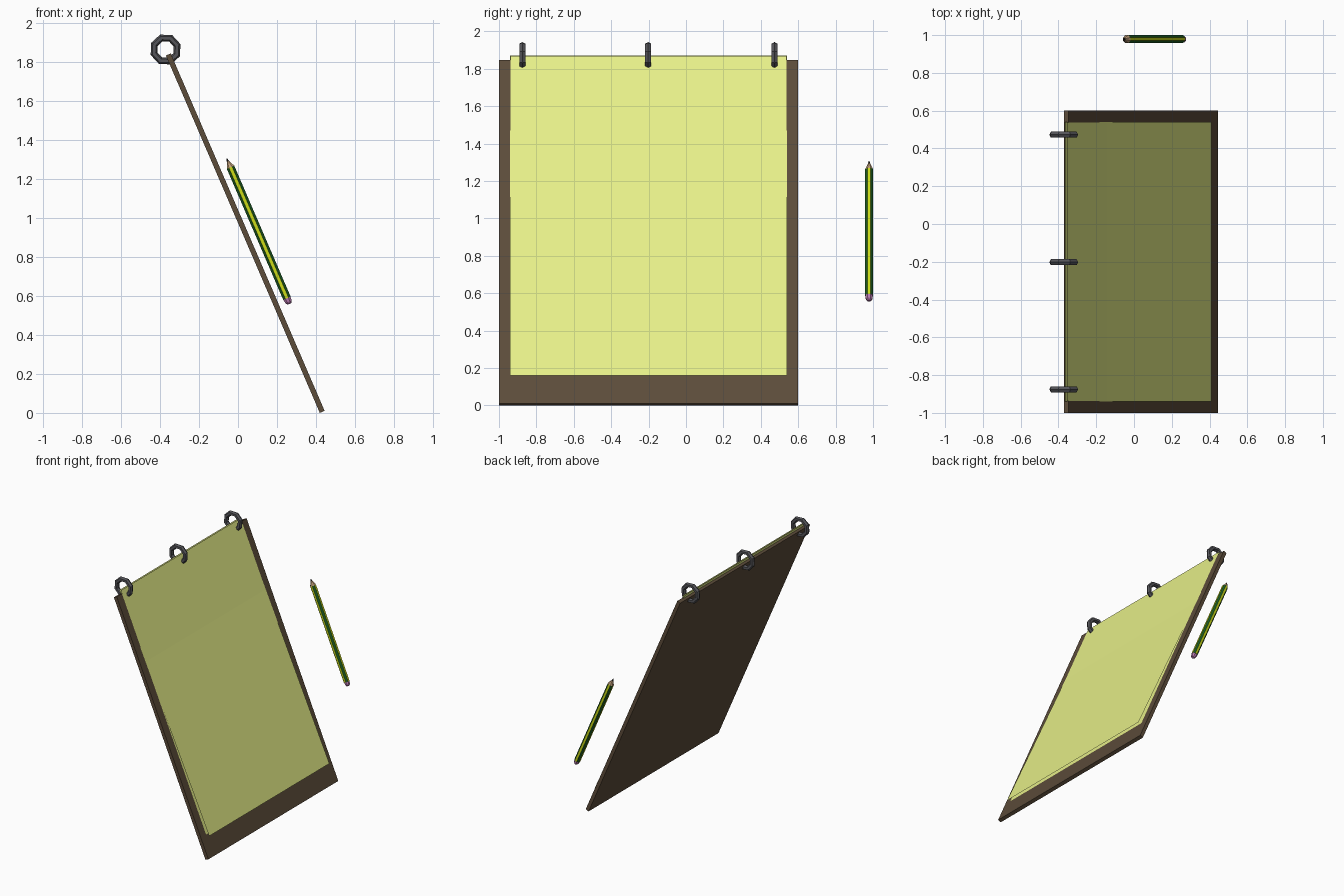
import bpy, bmesh, math
from mathutils import Matrix, Vector

if "Cube" in bpy.data.objects:
    bpy.data.objects.remove(bpy.data.objects["Cube"])

TILT = math.radians(23.3)
ROT = Matrix.Rotation(-TILT, 4, 'Y')            # local z runs up the slope, local x is the normal
BOARD = Matrix.Translation((0.42, 0, 0)) @ ROT
T = 0.027                                       # board thickness


def mat(name, r, g, b):
    m = bpy.data.materials.new(name)
    m.diffuse_color = (r, g, b, 1)
    m.use_nodes = True
    m.node_tree.nodes["Principled BSDF"].inputs["Base Color"].default_value = m.diffuse_color
    return m


brown = mat("brown", 0.107, 0.072, 0.042)
yellow = mat("paper_yellow", 0.80, 0.87, 0.25)
steel = mat("dark_steel", 0.09, 0.09, 0.10)
green = mat("green", 0.01, 0.10, 0.015)
lime = mat("lime", 0.60, 0.72, 0.01)
wood = mat("wood", 0.55, 0.36, 0.20)
lead = mat("lead", 0.02, 0.02, 0.02)
pink = mat("pink", 0.50, 0.20, 0.45)


def finish(bm, name, mats, matrix=Matrix()):
    bmesh.ops.recalc_face_normals(bm, faces=bm.faces)
    me = bpy.data.meshes.new(name)
    bm.to_mesh(me)
    bm.free()
    for m in mats:
        me.materials.append(m)
    ob = bpy.data.objects.new(name, me)
    ob.matrix_world = matrix
    bpy.context.collection.objects.link(ob)
    return ob


def sheet(name, low, high, y0, y1):
    bm = bmesh.new()
    pts = [(low, y0), (low, y1), (high, y1), (high, y0)]
    bm.faces.new([bm.verts.new((p[0], y, p[1])) for p, y in pts])
    finish(bm, name, [yellow])


# Tilted backing board
bm = bmesh.new()
bmesh.ops.create_cube(bm, size=1, matrix=Matrix.Translation((T / 2, -0.2, 0.999))
                      @ Matrix.Diagonal((T, 1.6, 1.998, 1)))
finish(bm, "backing_board", [brown], BOARD)

# Two paper sheets: one flat on the board, one hanging slightly free
flat = [BOARD @ Vector((T + 0.002, 0, s)) for s in (0.165, 2.023)]
sheet("back_sheet", *[(p.x, p.z) for p in flat], -0.938, 0.538)
sheet("front_sheet", (0.41, 0.16), (-0.365, 1.87), -0.94, 0.54)


# Low-poly binder rings, lying in the x-z plane
def ring(name, y, major=0.063, minor=0.0185, n=8, m=6):
    bm = bmesh.new()
    loops = []
    for i in range(n):
        a = math.tau * i / n + math.radians(20)
        loop = []
        for j in range(m):
            b = math.tau * j / m
            r = major + minor * math.cos(b)
            loop.append(bm.verts.new((r * math.cos(a), minor * math.sin(b), r * math.sin(a))))
        loops.append(loop)
    for i in range(n):
        p, q = loops[i], loops[(i + 1) % n]
        for j in range(m):
            k = (j + 1) % m
            bm.faces.new((p[j], p[k], q[k], q[j]))
    finish(bm, name, [steel], Matrix.Translation((-0.372, y, 1.866)))


for i, y in enumerate((-0.875, -0.202, 0.473)):
    ring(f"binder_ring_{i + 1}", y)


# Eight-sided pencil parts, stacked along the slope from the tip downwards
PENCIL = Matrix.Translation((-0.058, 0.979, 1.307)) @ ROT


def prism(name, profile, mats):
    bm = bmesh.new()
    loops = []
    for s, r in profile:
        loops.append([bm.verts.new((r * math.cos(a), r * math.sin(a), -s))
                      for a in [math.tau * (i + 0.5) / 8 for i in range(8)]])
    for p, q in zip(loops, loops[1:]):
        for i in range(8):
            f = bm.faces.new((p[i], p[(i + 1) % 8], q[(i + 1) % 8], q[i]))
            f.material_index = i % len(mats)
    bm.faces.new(loops[0])
    bm.faces.new(loops[-1])
    finish(bm, name, mats, PENCIL)


R = 0.0225
prism("pencil_lead", [(0, 0.0015), (0.016, 0.007)], [lead])
prism("pencil_wood", [(0.016, 0.007), (0.05, R)], [wood])
prism("pencil_body", [(0.05, R), (0.782, R)], [green, lime])
prism("pencil_eraser", [(0.782, R * 0.95), (0.802, R * 0.85), (0.814, R * 0.5)], [pink])
